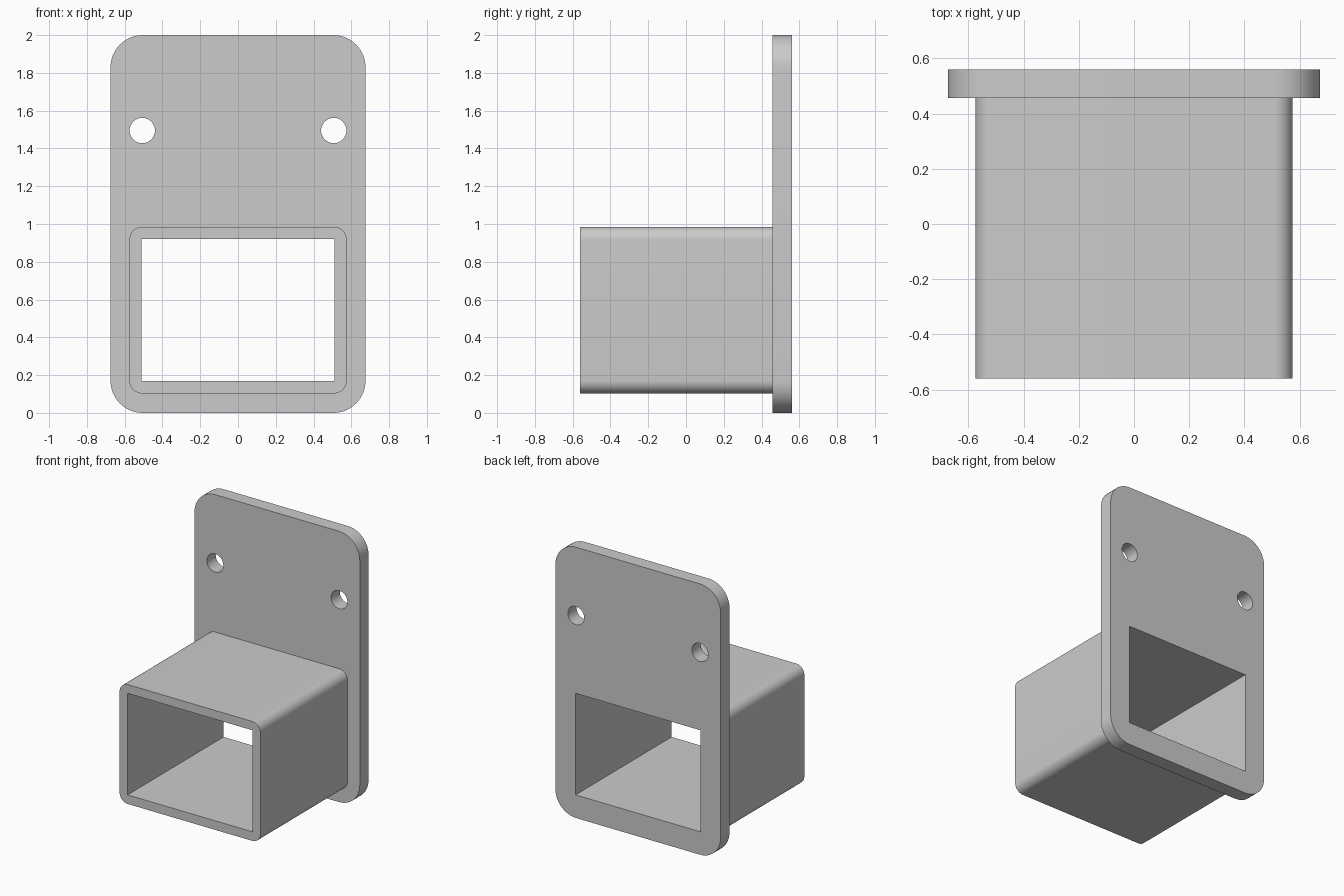
import bpy
import bmesh
from math import sin, cos, pi, radians
from mathutils import Matrix

cube = bpy.data.objects.get("Cube")
if cube:
    bpy.data.objects.remove(cube, do_unlink=True)

grey = bpy.data.materials.new("light_grey")
grey.use_nodes = True
grey.diffuse_color = (0.6, 0.6, 0.6, 1)
grey.node_tree.nodes["Principled BSDF"].inputs["Base Color"].default_value = (0.6, 0.6, 0.6, 1)


def rounded_rect(half_width, bottom, top, radius, steps=12):
    """Outline in the x-z plane with rounded corners."""
    corners = [(1, top - radius), (-1, top - radius), (-1, bottom + radius), (1, bottom + radius)]
    points = []
    for i, (side, z) in enumerate(corners):
        for k in range(steps + 1):
            a = (i + k / steps) * pi / 2
            points.append((side * (half_width - radius) + radius * cos(a), z + radius * sin(a)))
    return points


def rectangle(half_width, bottom, top):
    return [(half_width, top), (-half_width, top), (-half_width, bottom), (half_width, bottom)]


def circle(x, z, radius, steps=40):
    return [(x + radius * cos(2 * pi * k / steps), z + radius * sin(2 * pi * k / steps))
            for k in range(steps)]


def extruded_part(name, outlines, front, back):
    """Fill the first outline, leaving the others as holes, and extrude along y."""
    curve = bpy.data.curves.new(name + "_profile", "CURVE")
    curve.dimensions = "2D"
    curve.fill_mode = "BOTH"
    curve.extrude = (back - front) / 2
    for outline in outlines:
        spline = curve.splines.new("POLY")
        spline.points.add(len(outline) - 1)
        for point, (x, z) in zip(spline.points, outline):
            point.co = (x, z, 0, 1)
        spline.use_cyclic_u = True
    helper = bpy.data.objects.new(name + "_profile", curve)
    bpy.context.collection.objects.link(helper)
    bpy.context.view_layer.update()
    mesh = bpy.data.meshes.new_from_object(helper.evaluated_get(bpy.context.evaluated_depsgraph_get()))
    bpy.data.objects.remove(helper, do_unlink=True)
    bpy.data.curves.remove(curve)

    # Stand the profile upright and weld it into one clean solid
    mesh.transform(Matrix.Translation((0, (front + back) / 2, 0)) @ Matrix.Rotation(pi / 2, 4, "X"))
    bm = bmesh.new()
    bm.from_mesh(mesh)
    bmesh.ops.remove_doubles(bm, verts=bm.verts, dist=0.0001)
    bmesh.ops.recalc_face_normals(bm, faces=bm.faces)
    bm.to_mesh(mesh)
    bm.free()
    mesh.name = name
    mesh.materials.clear()
    mesh.materials.append(grey)

    part = bpy.data.objects.new(name, mesh)
    bpy.context.collection.objects.link(part)
    bpy.ops.object.select_all(action="DESELECT")
    part.select_set(True)
    bpy.context.view_layer.objects.active = part
    bpy.ops.object.shade_smooth_by_angle(angle=radians(30))
    return part


opening = rectangle(0.51, 0.17, 0.92)
screw_holes = [circle(side * 0.507, 1.495, 0.067) for side in (-1, 1)]

# Mounting plate with the opening and two screw holes
extruded_part("mounting_plate", [rounded_rect(0.675, 0, 2, 0.17), opening] + screw_holes, 0.457, 0.56)

# Hollow sleeve projecting forward from the plate
extruded_part("square_sleeve", [rounded_rect(0.575, 0.103, 0.985, 0.067), opening], -0.56, 0.457)
